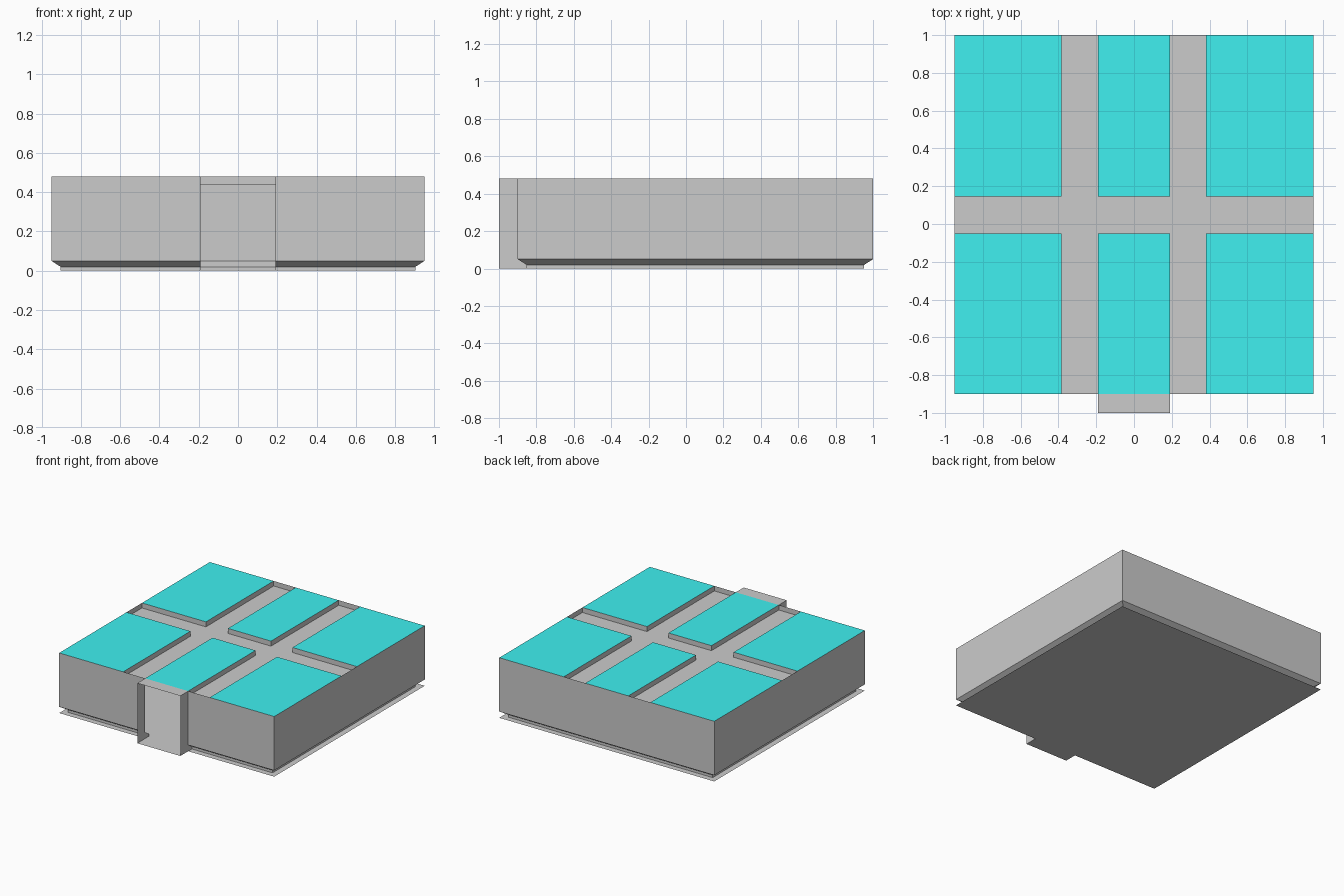
import bpy

if "Cube" in bpy.data.objects:
    bpy.data.objects.remove(bpy.data.objects["Cube"])

HALF_W, FRONT, BACK = 0.95, -0.90, 1.00      # outline of the block
DOOR, PORCH = 0.19, -1.00                    # doorway half width, front of the porch
TOP, DECK = 0.48, 0.44                       # tile height, channel height

cyan = bpy.data.materials.new("cyan")
cyan.diffuse_color = (0.05, 0.87, 0.87, 1)
cyan.use_nodes = True
cyan.node_tree.nodes["Principled BSDF"].inputs["Base Color"].default_value = cyan.diffuse_color


def make(name, faces, material=None):
    """Build an object from a list of faces, sharing equal corners."""
    index, polys = {}, []
    for face in faces:
        polys.append([index.setdefault(tuple(round(c, 4) for c in p), len(index)) for p in face])
    mesh = bpy.data.meshes.new(name)
    mesh.from_pydata(list(index), [], polys)
    if material:
        mesh.materials.append(material)
    obj = bpy.data.objects.new(name, mesh)
    bpy.context.collection.objects.link(obj)
    return obj


def rect(x0, x1, y0, y1, z):
    return [(x0, y0, z), (x1, y0, z), (x1, y1, z), (x0, y1, z)]


def ring(inset, z):
    """Wall path round the block, open at the front doorway."""
    w, f, b = HALF_W - inset, FRONT + inset, BACK - inset
    return [(DOOR, f, z), (w, f, z), (w, b, z), (-w, b, z), (-w, f, z), (-DOOR, f, z)]


# Hollow outer wall with an undercut foot
rings = [ring(0.047, 0), ring(0.047, 0.02), ring(0, 0.05), ring(0, TOP)]
walls = []
for low, high in zip(rings, rings[1:]):
    for i in range(len(low) - 1):
        walls.append([low[i], low[i + 1], high[i + 1], high[i]])
make("outer_wall", walls)

# Thin floor sheet, with a tongue under the porch
floor = [(-HALF_W, BACK), (HALF_W, BACK), (HALF_W, FRONT), (DOOR, FRONT),
         (DOOR, PORCH), (-DOOR, PORCH), (-DOOR, FRONT), (-HALF_W, FRONT)]
make("floor", [[(x, y, 0) for x, y in floor]])

# Porch round the open doorway: two cheeks and a lid
cheek = [(PORCH, 0), (FRONT + 0.047, 0), (FRONT + 0.047, 0.02),
         (FRONT, 0.05), (FRONT, TOP), (PORCH, TOP)]
make("porch", [[(DOOR, y, z) for y, z in cheek],
               [(-DOOR, y, z) for y, z in reversed(cheek)],
               rect(-DOOR, DOOR, PORCH, FRONT, TOP)])

# Roof grid: raised tiles separated by sunken channels
xs = [-HALF_W, -0.385, -DOOR, DOOR, 0.38, HALF_W]
ys = [FRONT, -0.05, 0.145, BACK]
tiles, channels, steps = [], [], []
for i in range(5):
    for j in range(3):
        x0, x1, y0, y1 = xs[i], xs[i + 1], ys[j], ys[j + 1]
        if i % 2 or j % 2:
            channels.append(rect(x0, x1, y0, y1, DECK))
            continue
        tiles.append(rect(x0, x1, y0, y1, TOP))
        # side faces only where the tile meets a channel
        low, high = rect(x0, x1, y0, y1, DECK), rect(x0, x1, y0, y1, TOP)
        meets = [j > 0, i < 4, j < 2, i > 0]
        for k in range(4):
            if meets[k]:
                n = (k + 1) % 4
                steps.append([low[k], low[n], high[n], high[k]])
make("roof_tiles", tiles, cyan)
make("roof_channels", channels + steps)
